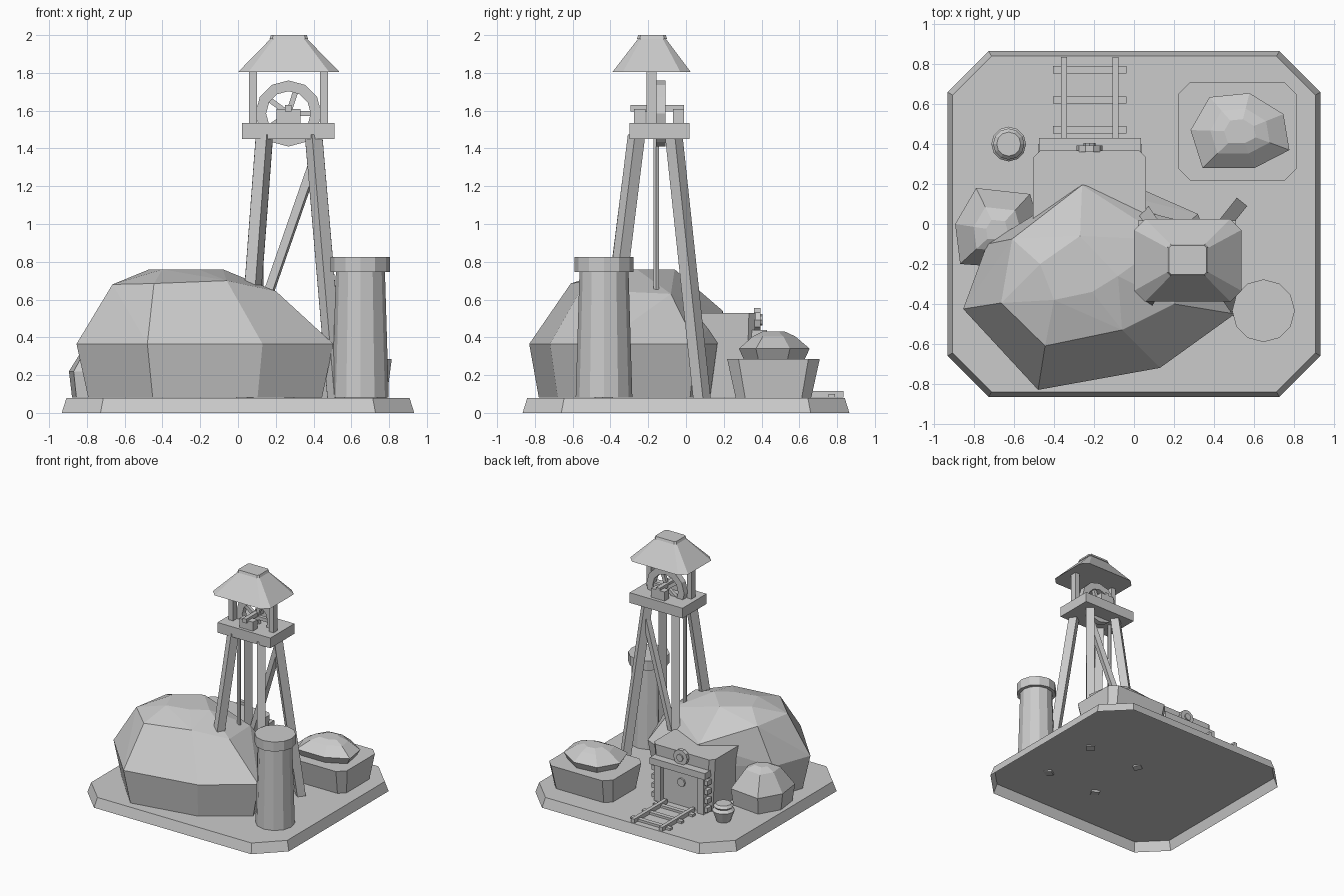
import bpy, bmesh, math
from mathutils import Vector

cube = bpy.data.objects.get("Cube")
if cube:
    bpy.data.objects.remove(cube)

STONE = bpy.data.materials.new("plain_grey")
STONE.use_nodes = True
GREY = (0.6, 0.6, 0.6, 1)
STONE.diffuse_color = GREY
STONE.node_tree.nodes["Principled BSDF"].inputs["Base Color"].default_value = GREY


def finish(name, bm):
    mesh = bpy.data.meshes.new(name)
    bm.to_mesh(mesh)
    bm.free()
    mesh.materials.append(STONE)
    obj = bpy.data.objects.new(name, mesh)
    bpy.context.collection.objects.link(obj)
    return obj


def hull(name, points, hollow=False):
    """Flat-faced solid around the points; hollow leaves the underside open."""
    bm = bmesh.new()
    for p in points:
        bm.verts.new(p)
    bmesh.ops.convex_hull(bm, input=bm.verts)
    bmesh.ops.dissolve_limit(bm, angle_limit=0.03, verts=bm.verts, edges=bm.edges)
    bmesh.ops.recalc_face_normals(bm, faces=bm.faces)
    if hollow:
        bm.normal_update()
        under = [f for f in bm.faces if f.normal.z < -0.9]
        bmesh.ops.delete(bm, geom=under, context='FACES')
    return finish(name, bm)


def ring(outline, z, scale=1.0):
    cx = sum(p[0] for p in outline) / len(outline)
    cy = sum(p[1] for p in outline) / len(outline)
    return [(cx + (x - cx) * scale, cy + (y - cy) * scale, z) for x, y in outline]


def octagon(cx, cy, hx, hy, cut, z):
    pts = []
    for sx in (-1, 1):
        for sy in (-1, 1):
            pts += [(cx + sx * hx, cy + sy * (hy - cut), z),
                    (cx + sx * (hx - cut), cy + sy * hy, z)]
    return pts


def box(name, x, y, z):
    return hull(name, [(a, b, c) for a in x for b in y for c in z])


def beam(name, a, b, width):
    a, b = Vector(a), Vector(b)
    bm = bmesh.new()
    bmesh.ops.create_cube(bm, size=1)
    rot = (b - a).to_track_quat('Z', 'Y')
    for v in bm.verts:
        v.co = (a + b) / 2 + rot @ Vector((v.co.x * width, v.co.y * width, v.co.z * (b - a).length))
    return finish(name, bm)


def lathe(name, centre, profile, sides, axis='Z', closed=False):
    """Spin (radius, height) pairs around an upright or a y axis."""
    bm = bmesh.new()
    loops = []
    for r, h in profile:
        loop = []
        for i in range(sides):
            t = math.tau * i / sides
            u, v = r * math.cos(t), r * math.sin(t)
            offset = (u, v, h) if axis == 'Z' else (u, h, v)
            loop.append(bm.verts.new(Vector(centre) + Vector(offset)))
        loops.append(loop)
    pairs = list(zip(loops, loops[1:]))
    if closed:
        pairs.append((loops[-1], loops[0]))
    else:
        bm.faces.new(loops[0])
        bm.faces.new(loops[-1])
    for lo, hi in pairs:
        for i in range(sides):
            j = (i + 1) % sides
            bm.faces.new((lo[i], lo[j], hi[j], hi[i]))
    bmesh.ops.recalc_face_normals(bm, faces=bm.faces)
    return finish(name, bm)


# Ground slab, open underneath
hull("ground_slab", octagon(0, 0, 0.933, 0.865, 0.205, 0) + octagon(0, 0, 0.908, 0.84, 0.195, 0.08),
     hollow=True)

# Main hill
hill = [(-0.855, -0.425), (-0.48, -0.83), (0.13, -0.72), (0.505, -0.45),
        (0.32, 0.05), (0.06, 0.165), (-0.26, 0.19), (-0.735, -0.1)]
shoulder = [(-0.61, -0.075, 0.68), (-0.665, -0.395, 0.68), (-0.445, -0.61, 0.685),
            (-0.06, -0.53, 0.7), (0.2, -0.4, 0.645), (0.17, -0.08, 0.63), (-0.26, 0.195, 0.54)]
crown = [(-0.47, -0.2), (-0.4, -0.38), (-0.21, -0.34), (-0.08, -0.26), (-0.27, -0.06)]
hull("hill", ring(hill, 0.081, 0.91) + ring(hill, 0.365) + shoulder + ring(crown, 0.76))

# Small boulder beside the hill
boulder = [(-0.79, 0.18), (-0.52, 0.15), (-0.45, -0.1), (-0.6, -0.22), (-0.87, -0.2), (-0.895, 0.0)]
hull("boulder", ring(boulder, 0.081, 0.92) + ring(boulder, 0.22) + ring(boulder, 0.37, 0.55)
     + ring(boulder, 0.4, 0.25))

# Mine entrance
hull("entrance_block", octagon(-0.222, 0.1, 0.25, 0.25, 0.03, 0.081)
     + octagon(-0.222, 0.1, 0.283, 0.268, 0.035, 0.53))
box("entrance_lintel", (-0.475, 0.035), (0.345, 0.43), (0.385, 0.44))
for side in (-1, 1):
    x = -0.22 + side * 0.2
    box("entrance_post", (x - 0.03, x + 0.03), (0.32, 0.41), (0.081, 0.39))
    for i in range(4):
        z = 0.1 + i * 0.075
        bx = -0.22 + side * 0.235
        box("post_block", (bx - 0.025, bx + 0.025), (0.345, 0.4), (z, z + 0.04))
box("entrance_door", (-0.4, -0.04), (0.32, 0.372), (0.081, 0.39))
lathe("entrance_disc", (-0.222, 0.38, 0.493), [(0.065, -0.02), (0.065, 0.014)], 10, 'Y')
lathe("disc_hub", (-0.222, 0.395, 0.493), [(0.03, -0.01), (0.03, 0.01)], 8, 'Y')
lathe("door_knob", (-0.222, 0.375, 0.28), [(0.035, -0.01), (0.035, 0.012)], 8, 'Y')

# Track
for x in (-0.35, -0.092):
    box("rail", (x - 0.015, x + 0.015), (0.4, 0.835), (0.081, 0.115))
for y in (0.472, 0.62, 0.772):
    box("sleeper", (-0.405, -0.037), (y - 0.018, y + 0.018), (0.081, 0.1))

# Pot
lathe("pot", (-0.627, 0.4, 0), [(0.055, 0.081), (0.087, 0.17), (0.065, 0.19), (0.078, 0.205),
                                (0.06, 0.225)], 12)

# Ore bin with heap
hull("ore_bin", octagon(0.517, 0.463, 0.27, 0.2, 0.05, 0.08)
     + octagon(0.517, 0.463, 0.297, 0.245, 0.06, 0.285))
heap = [(0.283, 0.47), (0.378, 0.635), (0.578, 0.655), (0.748, 0.55), (0.778, 0.37),
        (0.603, 0.28), (0.343, 0.28)]
hull("ore_heap", ring(heap, 0.28, 0.85) + ring(heap, 0.34) + ring(heap, 0.405, 0.6)
     + ring(heap, 0.43, 0.32))

# Chimney
lathe("chimney", (0.648, -0.434, 0), [(0.15, 0.081), (0.13, 0.745), (0.157, 0.745), (0.157, 0.825)], 12)

# Tower legs, brace and platform
LEGS = {"front_left": ((0.035, -0.44, 0.07), (0.14, -0.262, 1.47)),
        "front_right": ((0.52, -0.435, 0.07), (0.4, -0.262, 1.47)),
        "back_left": ((0.035, 0.085, 0.07), (0.14, -0.065, 1.47)),
        "back_right": ((0.52, 0.085, 0.07), (0.4, -0.065, 1.47))}
for name, (foot, top) in LEGS.items():
    beam(name + "_leg", foot, top, 0.066)
beam("back_brace", (0.09, 0.03, 0.43), (0.4, -0.05, 1.32), 0.045)
box("platform", (0.02, 0.51), (-0.3, 0.018), (1.45, 1.535))

# Winding wheel with axle, bearings and rope
hub = Vector((0.267, -0.133, 1.585))
lathe("wheel_rim", hub, [(0.175, -0.025), (0.175, 0.025), (0.118, 0.025), (0.118, -0.025)], 12, 'Y', True)
for i in range(5):
    t = math.tau * i / 5
    beam("wheel_spoke", hub, hub + Vector((math.cos(t), 0, math.sin(t))) * 0.13, 0.028)
box("wheel_axle", (0.25, 0.284), (-0.295, -0.01), (1.595, 1.63))
for y in (-0.245, -0.04):
    box("axle_bearing", (0.205, 0.33), (y - 0.03, y + 0.03), (1.53, 1.61))
lathe("rope", (0.12, -0.158, 0), [(0.016, 0.6), (0.016, 1.5)], 6)

# Tower roof
for x in (0.08, 0.455):
    box("roof_post", (x - 0.021, x + 0.021), (-0.21, -0.155), (1.52, 1.82))
hull("roof_cap", octagon(0.269, -0.18, 0.102, 0.08, 0.015, 1.98)
     + octagon(0.269, -0.18, 0.095, 0.073, 0.012, 2.0))
hull("roof", octagon(0.269, -0.182, 0.268, 0.207, 0.055, 1.805)
     + octagon(0.269, -0.18, 0.092, 0.07, 0.015, 1.985))
